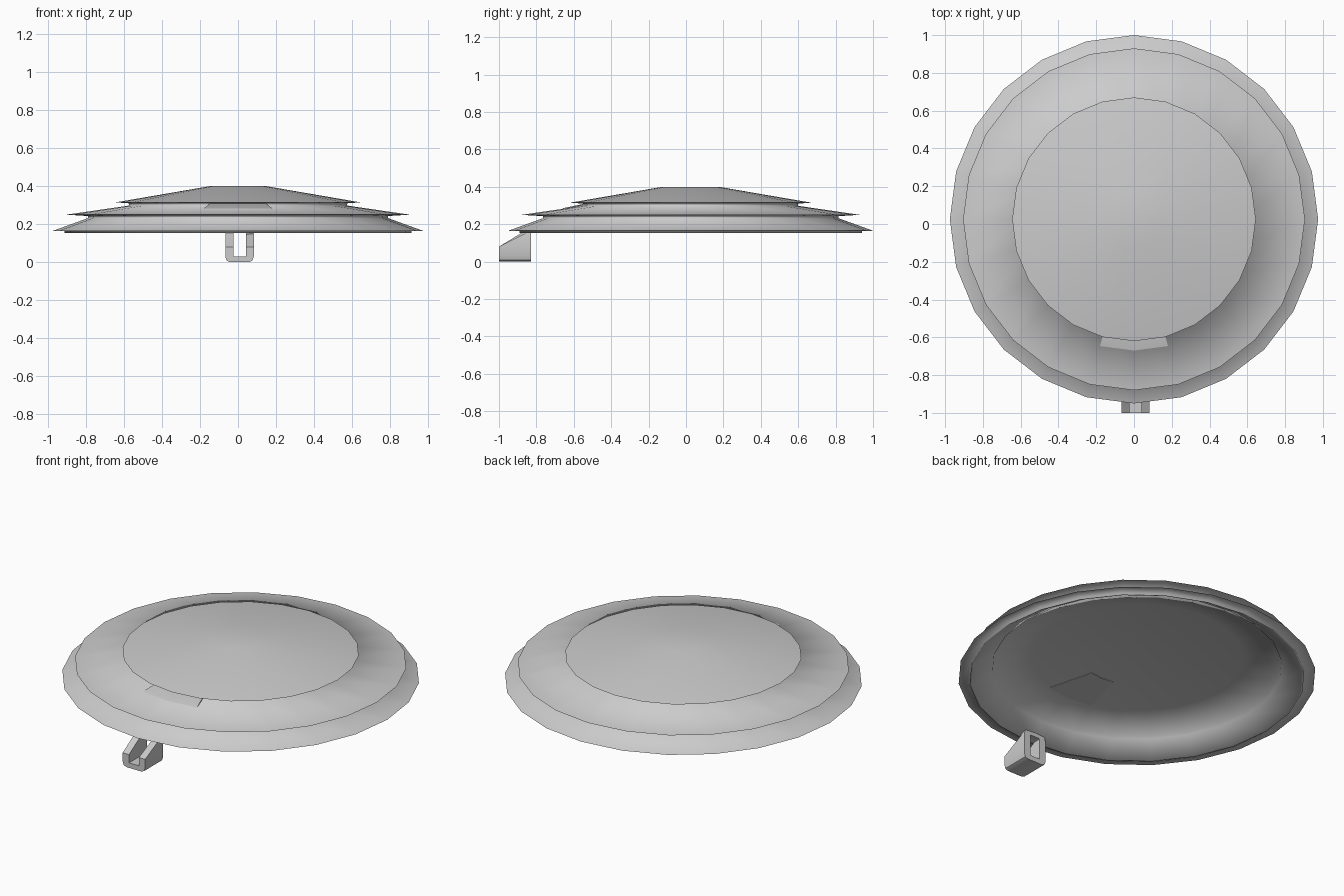
import bpy, bmesh, math

cube = bpy.data.objects.get("Cube")
if cube:
    bpy.data.objects.remove(cube)

SIDES = 24
CENTRE_Y = 0.025

grey = bpy.data.materials.new("plain_grey")
grey.use_nodes = True
grey.diffuse_color = (0.6, 0.6, 0.6, 1)
grey.node_tree.nodes["Principled BSDF"].inputs["Base Color"].default_value = (0.6, 0.6, 0.6, 1)


def finish(name, bm, angle):
    bmesh.ops.remove_doubles(bm, verts=bm.verts, dist=1e-5)
    bmesh.ops.recalc_face_normals(bm, faces=bm.faces)
    mesh = bpy.data.meshes.new(name)
    bm.to_mesh(mesh)
    bm.free()
    mesh.materials.append(grey)
    ob = bpy.data.objects.new(name, mesh)
    bpy.context.collection.objects.link(ob)
    bpy.ops.object.select_all(action='DESELECT')
    bpy.context.view_layer.objects.active = ob
    ob.select_set(True)
    bpy.ops.object.shade_smooth_by_angle(angle=math.radians(angle))
    return ob


def radial(r, z, step):
    a = step * math.tau / SIDES - math.pi / 2
    return (r * math.cos(a), CENTRE_Y + r * math.sin(a), z)


def skin(bm, loops, closed):
    """Quads between neighbouring loops of equal length."""
    n = len(loops[0])
    for a, b in zip(loops, loops[1:]):
        for i in range(n if closed else n - 1):
            j = (i + 1) % n
            bm.faces.new((a[i], a[j], b[j], b[i]))


# Stepped lid: three overlapping conical tiers over a hollow underside
profile = [
    (0.15, 0.40), (0.645, 0.315), (0.575, 0.31), (0.575, 0.298),   # top tier
    (0.905, 0.25), (0.79, 0.243), (0.79, 0.232),                   # middle tier
    (0.975, 0.165), (0.915, 0.163), (0.915, 0.153), (0.905, 0.153),  # rim
    (0.79, 0.222), (0.785, 0.237), (0.575, 0.285),                 # underside
]
bm = bmesh.new()
rings = [[bm.verts.new(radial(r, z, s)) for s in range(SIDES)] for r, z in profile]
skin(bm, rings, True)
bm.faces.new(rings[0])
bm.faces.new(rings[-1])
finish("stepped_lid", bm, 100)

# Front tab: a two-segment wedge under the edge of the top tier
bm = bmesh.new()
section = [(0.695, 0.283), (0.56, 0.311), (0.3, 0.295), (0.3, 0.283)]
slices = [[bm.verts.new(radial(r, z, s)) for r, z in section] for s in (-1, 0, 1)]
skin(bm, slices, True)
bm.faces.new(slices[0])
bm.faces.new(slices[-1])
finish("front_tab", bm, 30)

# Front clip: a rounded tunnel frame with a sloping front
X0 = 0.008
outer = [(0.05, 0.0), (0.068, 0.008), (0.075, 0.03), (0.075, 0.08),
         (0.075, 0.15), (0.068, 0.178), (0.045, 0.195)]
inner = [(0.025, 0.03), (0.033, 0.03), (0.033, 0.04), (0.033, 0.08),
         (0.033, 0.145), (0.033, 0.155), (0.025, 0.158)]


def front_y(x, z):
    top = 0.125 if x > 0 else 0.165
    return -1 + 0.14 * min(max((z - 0.08) / (top - 0.08), 0), 1)


def clip_loop(half, back):
    pts = half + [(-x, z) for x, z in reversed(half)]
    return [bm.verts.new((X0 + x, -0.83 if back else front_y(x, z), z)) for x, z in pts]


bm = bmesh.new()
frame = [clip_loop(outer, False), clip_loop(outer, True),
         clip_loop(inner, True), clip_loop(inner, False)]
skin(bm, frame + frame[:1], True)
finish("front_clip", bm, 40)
